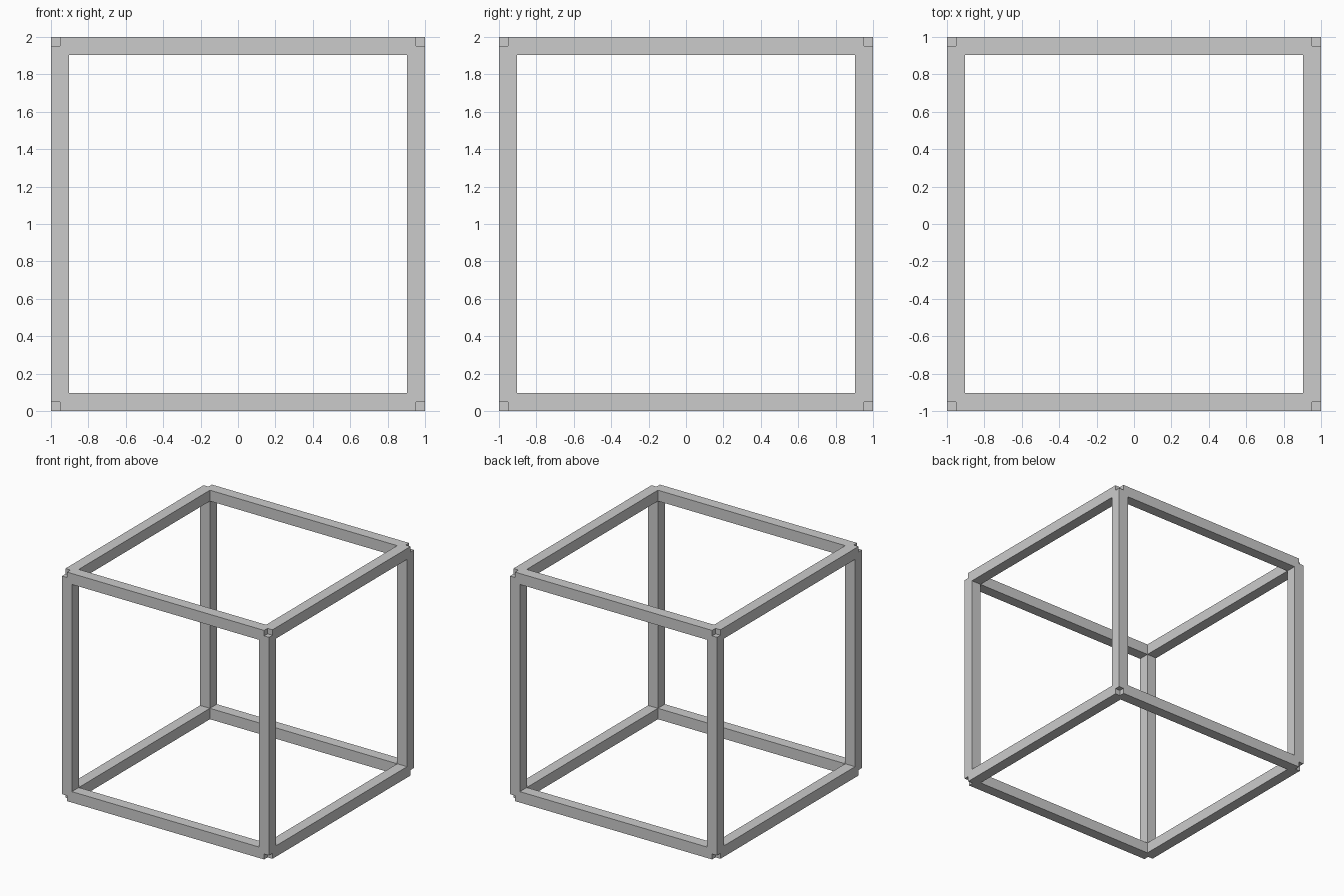
import bpy
from mathutils import Vector

if "Cube" in bpy.data.objects:
    bpy.data.objects.remove(bpy.data.objects["Cube"])

C = 1 / 1.05          # distance of each beam's centre line from the cube centre
T = 0.1 * C           # beam thickness
AXES = "xyz"


def beam(name, axis, a, b):
    """Square beam along one axis; it stops at the corner centre, leaving a notch."""
    loc = Vector((0, 0, 1))
    others = [i for i in range(3) if i != axis]
    loc[others[0]] += a * C
    loc[others[1]] += b * C
    size = [T, T, T]
    size[axis] = 2 * C
    bpy.ops.mesh.primitive_cube_add(size=1, location=loc)
    ob = bpy.context.object
    ob.name = name
    ob.scale = size
    bpy.ops.object.transform_apply(location=False, rotation=False, scale=True)


# Twelve edge beams of the open cube frame, four along each axis
for axis in range(3):
    n = 0
    for a in (-1, 1):
        for b in (-1, 1):
            n += 1
            beam(f"frame_beam_{AXES[axis]}_{n}", axis, a, b)
